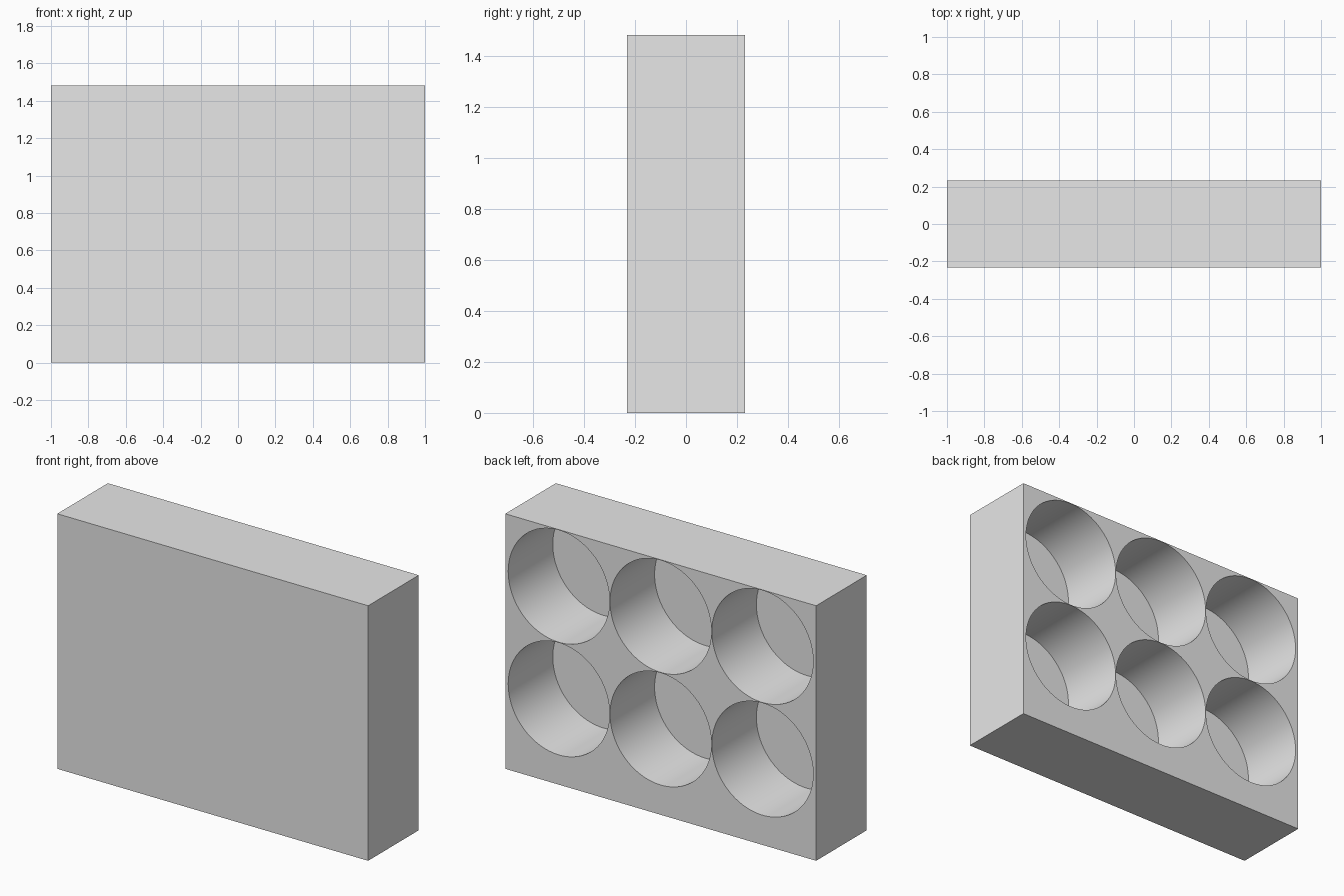
import bpy
import bmesh
from math import radians
from mathutils import Matrix, Vector

WIDTH, DEPTH, HEIGHT = 2.0, 0.465, 1.483
RADIUS, PITCH = 0.326, 0.655
POCKET_FLOOR = -0.177       # y of the pocket floors
TOP_ROW = HEIGHT - 0.329    # z of the upper pocket centres

default_cube = bpy.data.objects.get("Cube")
if default_cube:
    bpy.data.objects.remove(default_cube, do_unlink=True)


def object_from(bm, name):
    mesh = bpy.data.meshes.new(name)
    bm.to_mesh(mesh)
    bm.free()
    obj = bpy.data.objects.new(name, mesh)
    bpy.context.collection.objects.link(obj)
    return obj


grey = bpy.data.materials.new("light grey")
grey.use_nodes = True
grey.diffuse_color = (0.8, 0.8, 0.8, 1)
grey.node_tree.nodes["Principled BSDF"].inputs["Base Color"].default_value = grey.diffuse_color

# Solid block
bm = bmesh.new()
bmesh.ops.create_cube(bm, size=1, matrix=Matrix.Translation((0, 0, HEIGHT / 2))
                      @ Matrix.Diagonal((WIDTH, DEPTH, HEIGHT, 1)))
block = object_from(bm, "pocketed_block")
block.data.materials.append(grey)

# Round pockets, three across and two high, open at the back
bm = bmesh.new()
length = 0.6
for column in (-1, 0, 1):
    for row in (0, 1):
        centre = Vector((column * PITCH, POCKET_FLOOR + length / 2, TOP_ROW - row * PITCH))
        bmesh.ops.create_cone(bm, cap_ends=True, segments=96, radius1=RADIUS,
                              radius2=RADIUS, depth=length,
                              matrix=Matrix.Translation(centre)
                              @ Matrix.Rotation(radians(90), 4, "X"))
cutter = object_from(bm, "pocket_cutter")
cutter.data.materials.append(grey)
cutter.hide_render = True

# Cut the pockets and smooth their walls
cut = block.modifiers.new("pockets", "BOOLEAN")
cut.operation = "DIFFERENCE"
cut.solver = "EXACT"
cut.object = cutter
bpy.ops.object.select_all(action="DESELECT")
bpy.context.view_layer.objects.active = block
block.select_set(True)
bpy.ops.object.modifier_apply(modifier=cut.name)
bpy.data.objects.remove(cutter, do_unlink=True)
bpy.ops.object.shade_smooth_by_angle(angle=radians(30))
